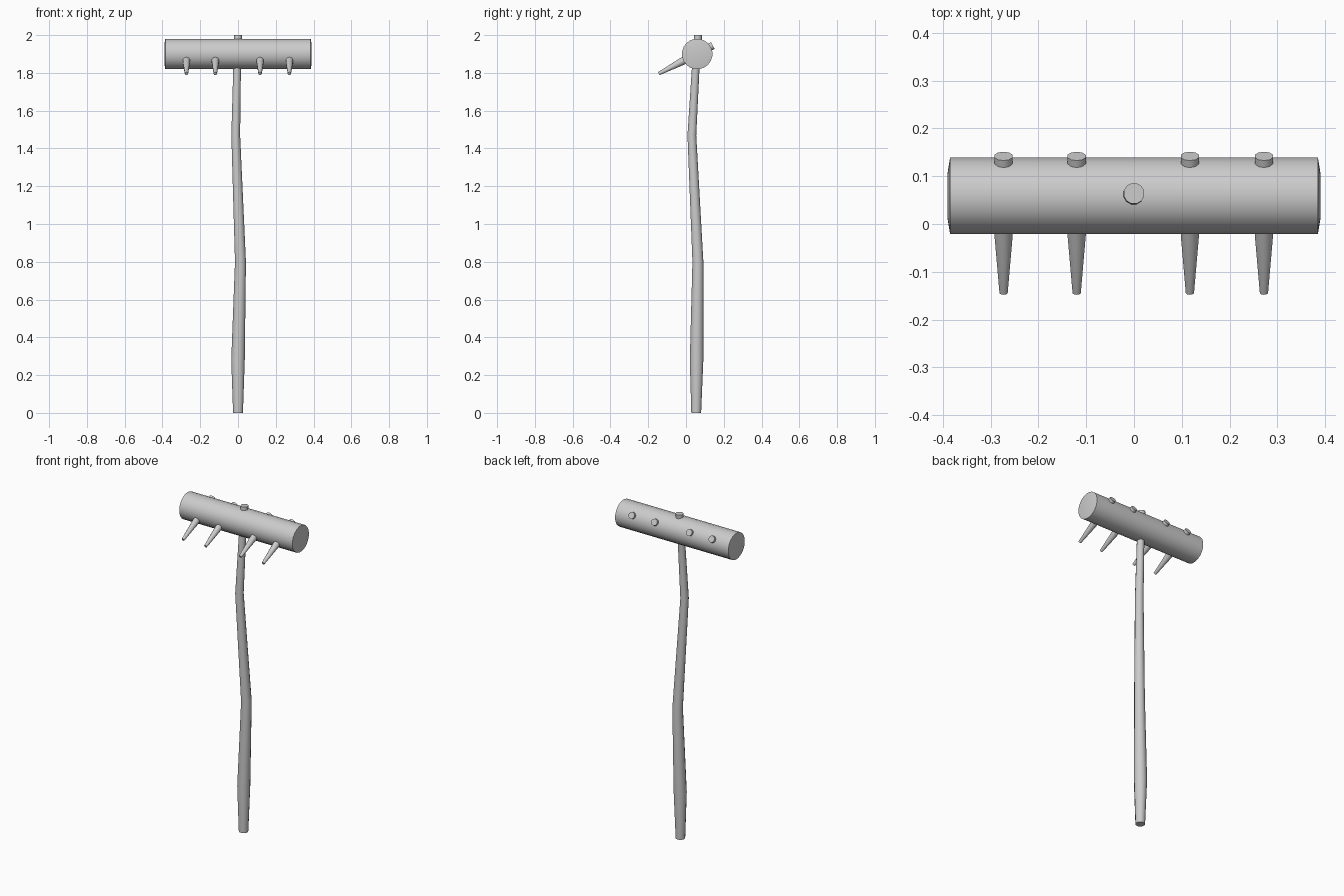
import bpy, bmesh, math
from mathutils import Vector

cube = bpy.data.objects.get("Cube")
if cube:
    bpy.data.objects.remove(cube, do_unlink=True)

grey = bpy.data.materials.new("light_grey")
grey.use_nodes = True
COLOUR = (0.6, 0.6, 0.6, 1)
grey.diffuse_color = COLOUR
grey.node_tree.nodes["Principled BSDF"].inputs["Base Color"].default_value = COLOUR


def loft(name, stations, sides):
    """Capped tube through (x, y, z, radius) stations, rings square to the overall axis."""
    points = [Vector(s[:3]) for s in stations]
    turn = (points[-1] - points[0]).to_track_quat('Z', 'Y')
    bm = bmesh.new()
    rings = []
    for centre, station in zip(points, stations):
        ring = []
        for i in range(sides):
            a = math.tau * (i + 0.5) / sides
            offset = Vector((math.cos(a), math.sin(a), 0)) * station[3]
            ring.append(bm.verts.new(centre + turn @ offset))
        rings.append(ring)
    for low, high in zip(rings, rings[1:]):
        for i in range(sides):
            j = (i + 1) % sides
            bm.faces.new((low[i], low[j], high[j], high[i]))
    bm.faces.new(rings[0][::-1])
    bm.faces.new(rings[-1])
    bmesh.ops.recalc_face_normals(bm, faces=bm.faces)
    mesh = bpy.data.meshes.new(name)
    bm.to_mesh(mesh)
    bm.free()
    mesh.materials.append(grey)
    obj = bpy.data.objects.new(name, mesh)
    bpy.context.collection.objects.link(obj)
    bpy.ops.object.select_all(action='DESELECT')
    obj.select_set(True)
    bpy.context.view_layer.objects.active = obj
    bpy.ops.object.shade_smooth_by_angle(angle=math.radians(40))
    return obj


# Crooked wooden handle, passing through the head
loft("handle", [
    (0, 0.054, 0, 0.027),
    (0, 0.056, 0.28, 0.037),
    (0.013, 0.063, 0.8, 0.030),
    (-0.012, 0.031, 1.47, 0.024),
    (-0.005, 0.051, 1.82, 0.021),
    (0, 0.064, 2.0, 0.022),
], 12)

# Round cross head with slightly domed ends
loft("rake_head", [
    (-0.39, 0.059, 1.9, 0.05),
    (-0.385, 0.059, 1.9, 0.081),
    (0.385, 0.059, 1.9, 0.081),
    (0.39, 0.059, 1.9, 0.05),
], 20)

# Pegs driven through the head, tapering to blunt tips at the front
for n, x in enumerate((-0.273, -0.12, 0.117, 0.272), 1):
    loft(f"tooth_{n}", [
        (x, 0.142, 1.945, 0.02),
        (x, -0.022, 1.86, 0.02),
        (x, -0.144, 1.796, 0.009),
    ], 10)
